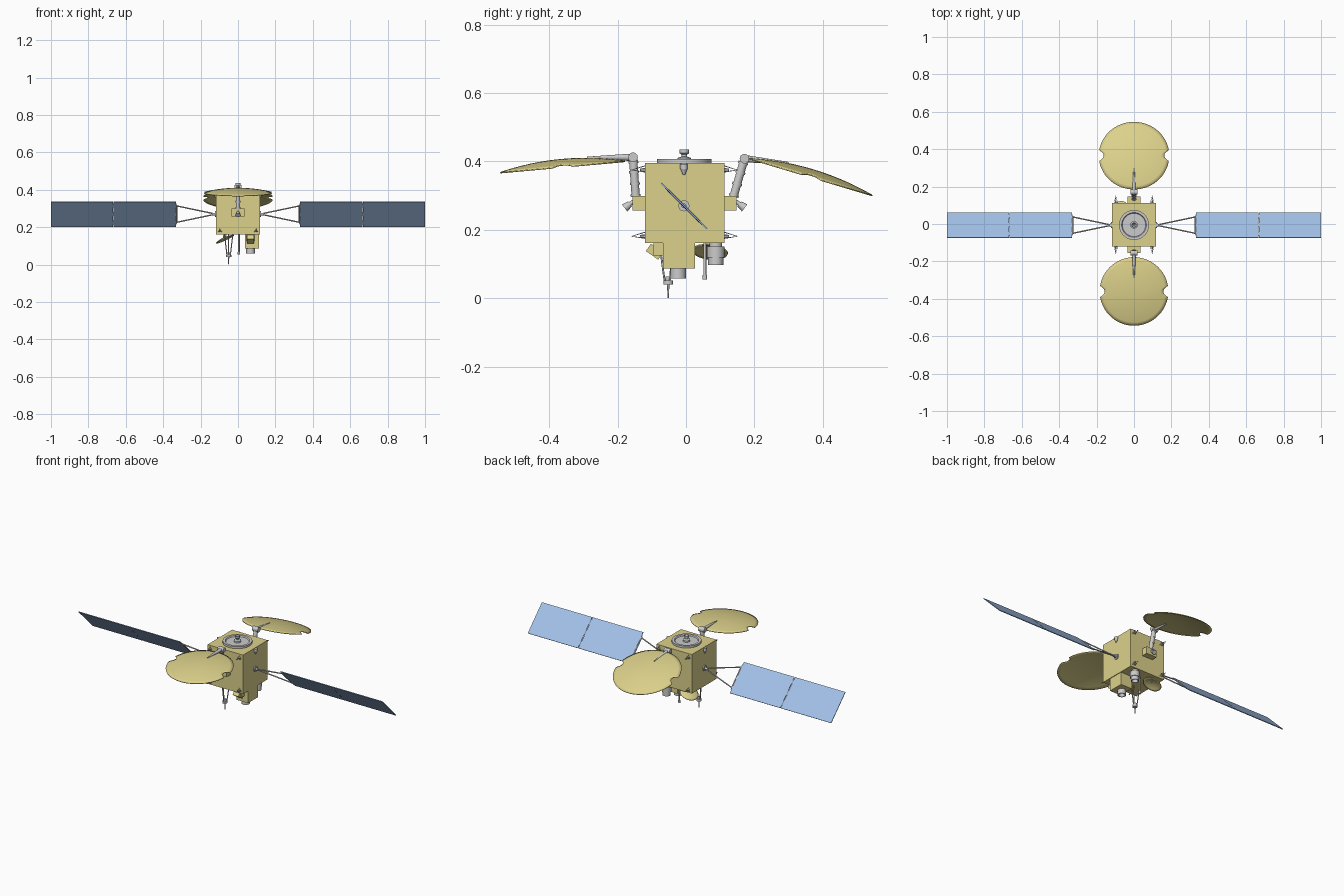
import bpy, bmesh, math
from mathutils import Vector, Matrix

if "Cube" in bpy.data.objects:
    bpy.data.objects.remove(bpy.data.objects["Cube"])


def material(name, rgb):
    m = bpy.data.materials.new(name)
    m.diffuse_color = (*rgb, 1)
    m.use_nodes = True
    m.node_tree.nodes["Principled BSDF"].inputs["Base Color"].default_value = m.diffuse_color
    return m


GOLD = material("gold_foil", (0.72, 0.64, 0.26))
BLUE = material("solar_blue", (0.36, 0.53, 0.80))


def finish(bm, name, mat=None, smooth=True):
    bmesh.ops.recalc_face_normals(bm, faces=bm.faces[:])
    me = bpy.data.meshes.new(name)
    bm.to_mesh(me)
    bm.free()
    ob = bpy.data.objects.new(name, me)
    bpy.context.collection.objects.link(ob)
    if mat:
        me.materials.append(mat)
    if smooth:
        bpy.ops.object.select_all(action='DESELECT')
        ob.select_set(True)
        bpy.context.view_layer.objects.active = ob
        bpy.ops.object.shade_smooth_by_angle(angle=math.radians(35))
    return ob


def box(name, lo, hi, mat=None):
    bm = bmesh.new()
    lo, hi = Vector(lo), Vector(hi)
    bmesh.ops.create_cube(bm, size=1, matrix=Matrix.Translation((lo + hi) / 2) @ Matrix.Diagonal((*(hi - lo), 1)))
    return finish(bm, name, mat, False)


def add_rod(bm, a, b, r1, r2=None, seg=12):
    a, b = Vector(a), Vector(b)
    d = b - a
    m = Matrix.Translation((a + b) / 2) @ d.to_track_quat('Z', 'Y').to_matrix().to_4x4()
    bmesh.ops.create_cone(bm, cap_ends=True, segments=seg, radius1=r1, radius2=r1 if r2 is None else r2,
                          depth=d.length, matrix=m)


def rods(name, items, mat=None, seg=12):
    bm = bmesh.new()
    for it in items:
        add_rod(bm, *it, seg=seg)
    return finish(bm, name, mat)


def lathe(name, profile, origin, mat=None, seg=32):
    bm = bmesh.new()
    vs = [bm.verts.new((r, 0, z)) for r, z in profile]
    es = [bm.edges.new(p) for p in zip(vs, vs[1:])]
    bmesh.ops.spin(bm, geom=vs + es, cent=(0, 0, 0), axis=(0, 0, 1), angle=2 * math.pi, steps=seg)
    bmesh.ops.remove_doubles(bm, verts=bm.verts[:], dist=1e-5)
    bmesh.ops.translate(bm, verts=bm.verts[:], vec=origin)
    return finish(bm, name, mat)


def dish(name, R, sag, matrix, notch=0.0, seg=192, rings=10):
    """Shallow bowl bulging to +z, rim in the local xy plane, optional side notches."""
    bm = bmesh.new()
    loops = []
    for i in range(1, rings + 1):
        loop = []
        for k in range(seg):
            t = 2 * math.pi * k / seg
            edge, s = R, R * math.sin(t)
            if abs(s) < notch:
                edge = min(R, R * abs(math.cos(t)) - math.sqrt(notch ** 2 - s * s))
            r = edge * i / rings
            loop.append(bm.verts.new((r * math.cos(t), r * math.sin(t), sag * (1 - (r / R) ** 2))))
        loops.append(loop)
    top = bm.verts.new((0, 0, sag))
    for k in range(seg):
        n = (k + 1) % seg
        bm.faces.new((top, loops[0][k], loops[0][n]))
        for a, b in zip(loops, loops[1:]):
            bm.faces.new((a[k], b[k], b[n], a[n]))
    bmesh.ops.transform(bm, matrix=matrix, verts=bm.verts[:])
    ob = finish(bm, name, GOLD)
    sol = ob.modifiers.new("thickness", 'SOLIDIFY')
    sol.thickness, sol.offset = 0.004, 0
    return ob


# Main body and lower equipment boxes
box("main_body", (-0.117, -0.12, 0.162), (0.117, 0.112, 0.395), GOLD)
box("lower_box", (0.037, -0.067, 0.087), (0.113, 0.026, 0.163), GOLD)
box("front_sensor_box", (0.042, -0.095, 0.125), (0.09, -0.066, 0.163), GOLD)
sb = box("front_sensor_hood", (0.047, -0.022, -0.013), (0.085, 0.022, 0.013), GOLD)
sb.matrix_world = Matrix.Translation((0, -0.092, 0.136)) @ Matrix.Rotation(math.radians(-35), 4, 'X')

# Top launch ring with central engine
lathe("launch_ring", [(0, 0), (0.066, 0), (0.066, -0.004), (0.08, -0.004), (0.08, 0.012), (0.066, 0.012),
                      (0.062, 0.006), (0, 0.006)], (0, -0.005, 0.395), seg=48)
lathe("apogee_engine", [(0.02, 0), (0.02, 0.01), (0.008, 0.014), (0.008, 0.02), (0.014, 0.024), (0.014, 0.035),
                        (0.011, 0.035), (0.004, 0.022), (0, 0.022)], (0, -0.005, 0.4))

# Solar wings: tilted 45 degrees, yoke arms, two panels each
C = Vector((0, -0.006, 0.27))
TILT = Vector((0, -1, 1)).normalized()
for side, word in ((-1, "left"), (1, "right")):
    def at(x, s):
        return C + Vector((side * x, 0, 0)) + TILT * s
    rods(word + "_wing_hub", [(at(0.115, 0), at(0.123, 0), 0.016), (at(0.12, 0), at(0.14, 0), 0.007)], seg=20)
    rods(word + "_wing_yoke", [(at(0.132, s * 0.004), at(0.328, s * 0.062), 0.0035) for s in (-1, 1)]
         + [(at(0.328, -0.066), at(0.328, 0.066), 0.0035)])
    for i, (a, b) in enumerate(((0.332, 0.665), (0.669, 1.0))):
        p = box(f"{word}_solar_panel_{i + 1}", (-(b - a) / 2, -0.0945, -0.002), ((b - a) / 2, 0.0945, 0.002), BLUE)
        p.matrix_world = Matrix.Translation(at((a + b) / 2, 0)) @ Matrix.Rotation(math.radians(-45), 4, 'X')
    rods(word + "_panel_hinges", [(at(x, s - 0.012), at(x, s + 0.012), 0.0028)
                                  for x in (0.331, 0.667) for s in (-0.065, 0, 0.065)], seg=8)

# Two large reflectors: (inner rim y,z), (outer rim y,z), elbow y,z
for word, side, inner, outer, elbow in (("front", -1, (-0.178, 0.400), (-0.543, 0.367), (-0.155, 0.412)),
                                        ("back", 1, (0.185, 0.408), (0.545, 0.300), (0.171, 0.408))):
    I, O = Vector((0, *inner)), Vector((0, *outer))
    ydir = (O - I).normalized()
    if ydir.y < 0:
        ydir = -ydir
    zdir = Vector((1, 0, 0)).cross(ydir)
    m = Matrix((Vector((1, 0, 0)), ydir, zdir)).transposed().to_4x4()
    m.translation = (I + O) / 2
    dish(word + "_reflector", (O - I).length / 2, 0.022, m, notch=0.026)
    # Bracket, boom, elbow and back rib
    wall = -0.12 if side < 0 else 0.112
    ys = sorted((wall, wall + side * 0.036))
    box(word + "_boom_bracket", (-0.035, ys[0], 0.256), (0.035, ys[1], 0.299), GOLD)
    E = Vector((0, *elbow))
    base = Vector((0, wall + side * 0.027, 0.297))
    bands = [(base.lerp(E, t), base.lerp(E, t + 0.06), 0.0145) for t in (0.0, 0.3, 0.6, 0.85)]
    rods(word + "_boom", [(base, E, 0.012)] + bands, seg=20)
    rods(word + "_boom_elbow", [(E - Vector((0.019, 0, 0)), E + Vector((0.019, 0, 0)), 0.014)], seg=20)
    mid = m @ Vector((0, -side * (O - I).length * 0.2, 0.021))
    rods(word + "_reflector_rib", [(E, mid, 0.011, 0.003)], seg=16)
    # Canted thruster on the bracket
    n0 = Vector((0, wall + side * 0.034, 0.283))
    nd = Vector((0, side * 0.8, -0.6))
    rods(word + "_canted_thruster", [(n0, n0 + nd * 0.016, 0.006), (n0 + nd * 0.012, n0 + nd * 0.032, 0.009, 0.013)])

# Corner wire spikes on front and back
for word, wall, side in (("front", -0.12, -1), ("back", 0.112, 1)):
    items = []
    for x in (-0.097, 0.097):
        for z in (0.181, 0.375):
            tip = (x, wall + side * 0.039, z)
            for k in range(3):
                a = math.pi / 2 + k * 2 * math.pi / 3
                items.append(((x + 0.011 * math.cos(a), wall, z + 0.012 * math.sin(a)), tip, 0.0014, 0.0008))
            items.append(((x, wall, z), (x, wall + side * 0.014, z), 0.006, 0.004))
    rods(word + "_corner_antennas", items, seg=6)

# Small side cones under the top edge
for side, word in ((-1, "left"), (1, "right")):
    rods(word + "_side_horn", [((side * 0.121, -0.006, 0.392), (side * 0.121, -0.006, 0.378), 0.011),
                               ((side * 0.121, -0.006, 0.378), (side * 0.121, -0.006, 0.360), 0.010, 0.003)])

# Horns and mast underneath
lathe("box_horn", [(0, 0.03), (0.023, 0.03), (0.023, 0), (0.018, 0), (0.01, 0.02), (0, 0.02)], (0.067, -0.023, 0.058))
lathe("rear_horn", [(0, 0.066), (0.019, 0.066), (0.019, 0.054), (0.026, 0.054), (0.026, 0.022), (0.022, 0.022),
                    (0.022, 0), (0.018, 0), (0.01, 0.03), (0, 0.03)], (0.067, 0.087, 0.097))
rods("feed_mast", [((0.005, 0.055, 0.165), (0.005, 0.055, 0.055), 0.0045),
                   ((0.005, 0.055, 0.068), (0.005, 0.055, 0.055), 0.007)])

# Tripod antenna
P = Vector((-0.05, -0.052, 0))
legs = []
for k in range(3):
    a = math.pi / 6 + k * 2 * math.pi / 3
    legs.append((P + Vector((0.026 * math.cos(a), 0.026 * math.sin(a), 0.164)),
                 P + Vector((0.01 * math.cos(a), 0.01 * math.sin(a), 0.046)), 0.0028))
rods("tripod_legs", legs)
rods("tripod_antenna", [(P + Vector((0, 0, 0.052)), P + Vector((0, 0, 0.04)), 0.014),
                        (P + Vector((0, 0, 0.064)), P + Vector((0, 0, 0.052)), 0.008),
                        (P + Vector((0, 0, 0.04)), P, 0.0035, 0.002)], seg=20)

# Small tilted dish underneath
bulge = Vector((-0.4, 0.1, 0.9))
dish("lower_dish", 0.052, 0.01,
     Matrix.Translation((-0.07, 0.07, 0.135)) @ bulge.to_track_quat('Z', 'Y').to_matrix().to_4x4(), seg=48, rings=5)
rods("lower_dish_support", [((-0.07, 0.07, 0.165), (-0.072, 0.071, 0.143), 0.008)])
